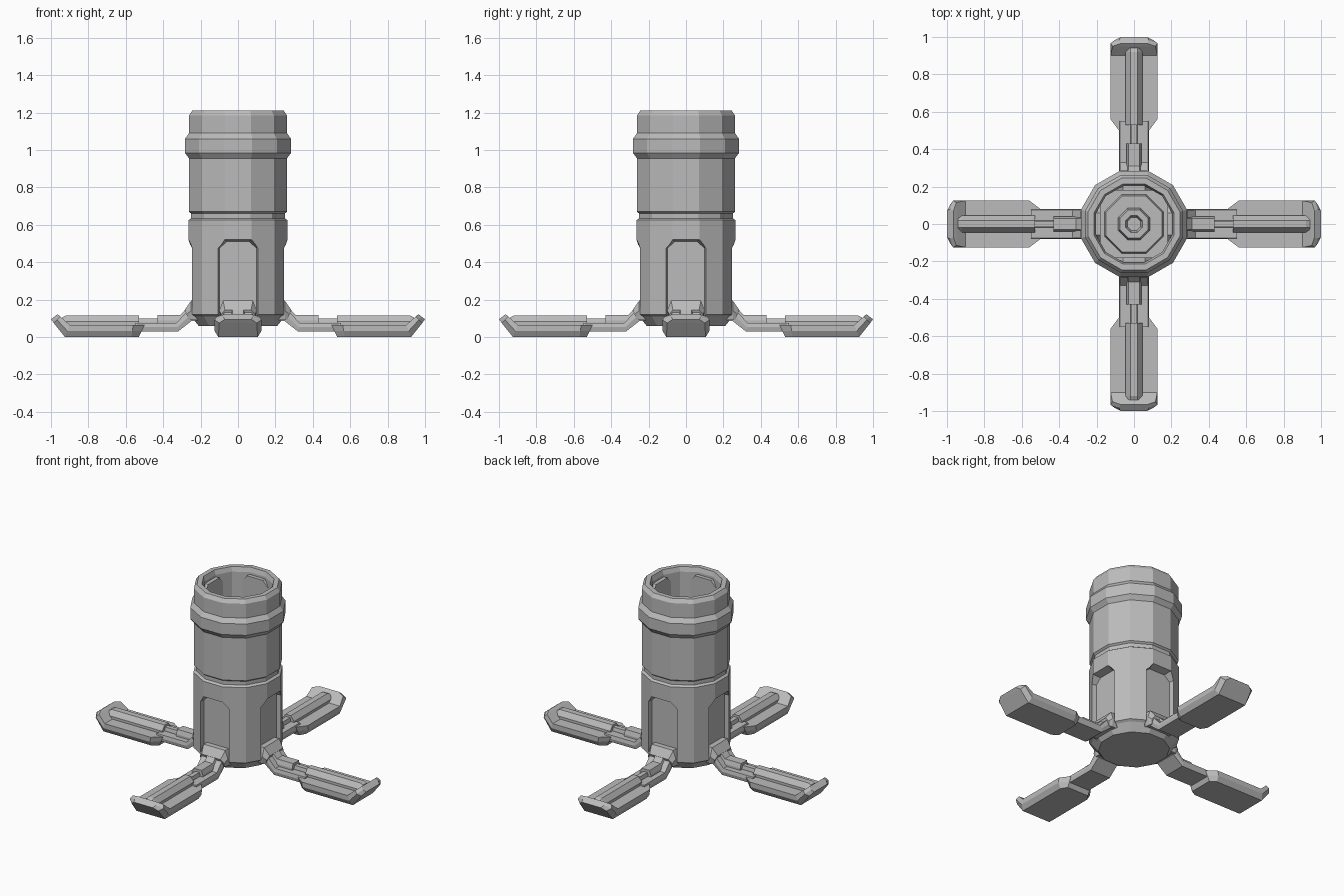
import bpy, bmesh, math
from mathutils import Matrix

if "Cube" in bpy.data.objects:
    bpy.data.objects.remove(bpy.data.objects["Cube"])

metal = bpy.data.materials.new("grey_metal")
metal.use_nodes = True
GREY = (0.5, 0.5, 0.5, 1)
metal.diffuse_color = GREY
metal.node_tree.nodes["Principled BSDF"].inputs["Base Color"].default_value = GREY
SIDES = {"left": 0, "back": 90, "right": 180, "front": 270}


def finish(bm, name):
    bmesh.ops.remove_doubles(bm, verts=bm.verts, dist=1e-5)
    bmesh.ops.recalc_face_normals(bm, faces=bm.faces)
    me = bpy.data.meshes.new(name)
    bm.to_mesh(me)
    bm.free()
    me.materials.append(metal)
    return me


def add(me, name, angle=0):
    ob = bpy.data.objects.new(name, me)
    ob.matrix_world = Matrix.Rotation(math.radians(angle), 4, "Z")
    bpy.context.collection.objects.link(ob)
    return ob


def skin(rings, caps=True):
    """Skin a list of equal-length point rings."""
    bm = bmesh.new()
    rows = [[bm.verts.new(p) for p in ring] for ring in rings]
    n = len(rows[0])
    for a, b in zip(rows, rows[1:]):
        for i in range(n):
            j = (i + 1) % n
            bm.faces.new((a[i], a[j], b[j], b[i]))
    if caps:
        bm.faces.new(rows[0])
        bm.faces.new(rows[-1])
    return bm


def revolve(profile, n=12):
    """Turn (flat-to-centre distance, z) points into an n-sided solid."""
    rings = []
    for d, z in profile:
        r = d / math.cos(math.pi / n)
        angles = [2 * math.pi * (i + 0.5) / n for i in range(n)]
        rings.append([(r * math.cos(a), r * math.sin(a), z) for a in angles])
    return skin(rings)


def beam(sections):
    """Loft outward; section = x low, x high, half widths low/mid/high, z low, z high."""
    rings = []
    for xl, xh, wl, wm, wh, zl, zh in sections:
        xm, zm = (xl + xh) / 2, (zl + zh) / 2
        rings.append([(xl, -wl, zl), (xl, wl, zl), (xm, wm, zm),
                      (xh, wh, zh), (xh, -wh, zh), (xm, -wm, zm)])
    return skin(rings)


def around(bm, name):
    me = finish(bm, name)
    for side, angle in SIDES.items():
        add(me, f"{side}_{name}", angle)


# Hollow twelve-sided body with collar and groove
body = add(finish(revolve([
    (0.21, 0.06), (0.25, 0.11), (0.265, 0.12), (0.265, 0.625), (0.25, 0.635), (0.25, 0.66),
    (0.262, 0.67), (0.262, 0.955), (0.284, 0.985), (0.284, 1.06), (0.262, 1.09),
    (0.262, 1.185), (0.245, 1.21), (0.215, 1.21), (0.205, 1.18), (0.205, 0.8),
]), "body"), "body")

# Recesses cut into the four sides of the lower body
cutters = []
for side, angle in SIDES.items():
    rings = [[(x, -w, 0.09), (x, w, 0.09), (x, w, 0.475), (x, w - 0.04, t),
              (x, 0.04 - w, t), (x, -w, 0.475)]
             for x, w, t in ((0.215, 0.1, 0.51), (0.3, 0.118, 0.53))]
    cutter = add(finish(skin(rings), "recess_cutter"), "recess_cutter", angle)
    mod = body.modifiers.new("recess", "BOOLEAN")
    mod.operation, mod.solver, mod.object = "DIFFERENCE", "EXACT", cutter
    cutters.append(cutter)
bpy.context.view_layer.update()
cut = bpy.data.meshes.new_from_object(body.evaluated_get(bpy.context.evaluated_depsgraph_get()))
body.modifiers.clear()
body.data = cut
for cutter in cutters:
    bpy.data.objects.remove(cutter)

# Stepped plug at the bottom of the bore
add(finish(revolve([(0.16, 0.79), (0.15, 0.83), (0.085, 0.83), (0.075, 0.88),
                    (0.045, 0.88), (0.035, 0.85)], 8), "bore_plug"), "bore_plug")

# Pointed liner panels inside the bore
rings = [[(x, -w, 0.8), (x, w, 0.8), (x, w, 1.09), (x, 0.06, 1.165),
          (x, -0.06, 1.165), (x, -w, 1.09)] for x, w in ((0.18, 0.075 + 0.05), (0.207, 0.14))]
around(skin(rings), "bore_panel")

# Knuckle joining each leg to the body
around(beam([(0.17, 0.17, 0.09, 0.1, 0.08, 0.09, 0.195),
             (0.25, 0.25, 0.09, 0.1, 0.08, 0.09, 0.195),
             (0.265, 0.285, 0.08, 0.09, 0.07, 0.095, 0.145)]), "knuckle")

# Bent arm with its ribs
around(beam([(0.18, 0.2, 0.075, 0.08, 0.075, 0.09, 0.16),
             (0.25, 0.27, 0.075, 0.08, 0.075, 0.085, 0.14),
             (0.32, 0.33, 0.075, 0.08, 0.075, 0.03, 0.075),
             (0.55, 0.55, 0.075, 0.08, 0.075, 0.03, 0.075)]), "arm")
around(beam([(0.23, 0.25, 0.04, 0.04, 0.03, 0.12, 0.18),
             (0.29, 0.31, 0.04, 0.04, 0.03, 0.06, 0.117),
             (0.43, 0.43, 0.04, 0.04, 0.03, 0.06, 0.117)]), "arm_rib")
around(beam([(0.42, 0.42, 0.02, 0.02, 0.015, 0.06, 0.1),
             (0.54, 0.54, 0.02, 0.02, 0.015, 0.06, 0.1)]), "arm_rod")

# Broad foot with an upturned toe and a central ridge
around(beam([(0.53, 0.5, 0.08, 0.08, 0.08, 0, 0.065),
             (0.57, 0.56, 0.105, 0.125, 0.125, 0, 0.065),
             (0.925, 0.9, 0.105, 0.125, 0.125, 0, 0.065),
             (0.985, 0.95, 0.1, 0.125, 0.115, 0.075, 0.11),
             (1.0, 0.965, 0.07, 0.08, 0.07, 0.095, 0.122)]), "foot")
around(beam([(0.53, 0.53, 0.045, 0.045, 0.02, 0.05, 0.115),
             (0.92, 0.92, 0.045, 0.045, 0.02, 0.05, 0.115),
             (0.95, 0.94, 0.04, 0.04, 0.02, 0.07, 0.105)]), "foot_ridge")
